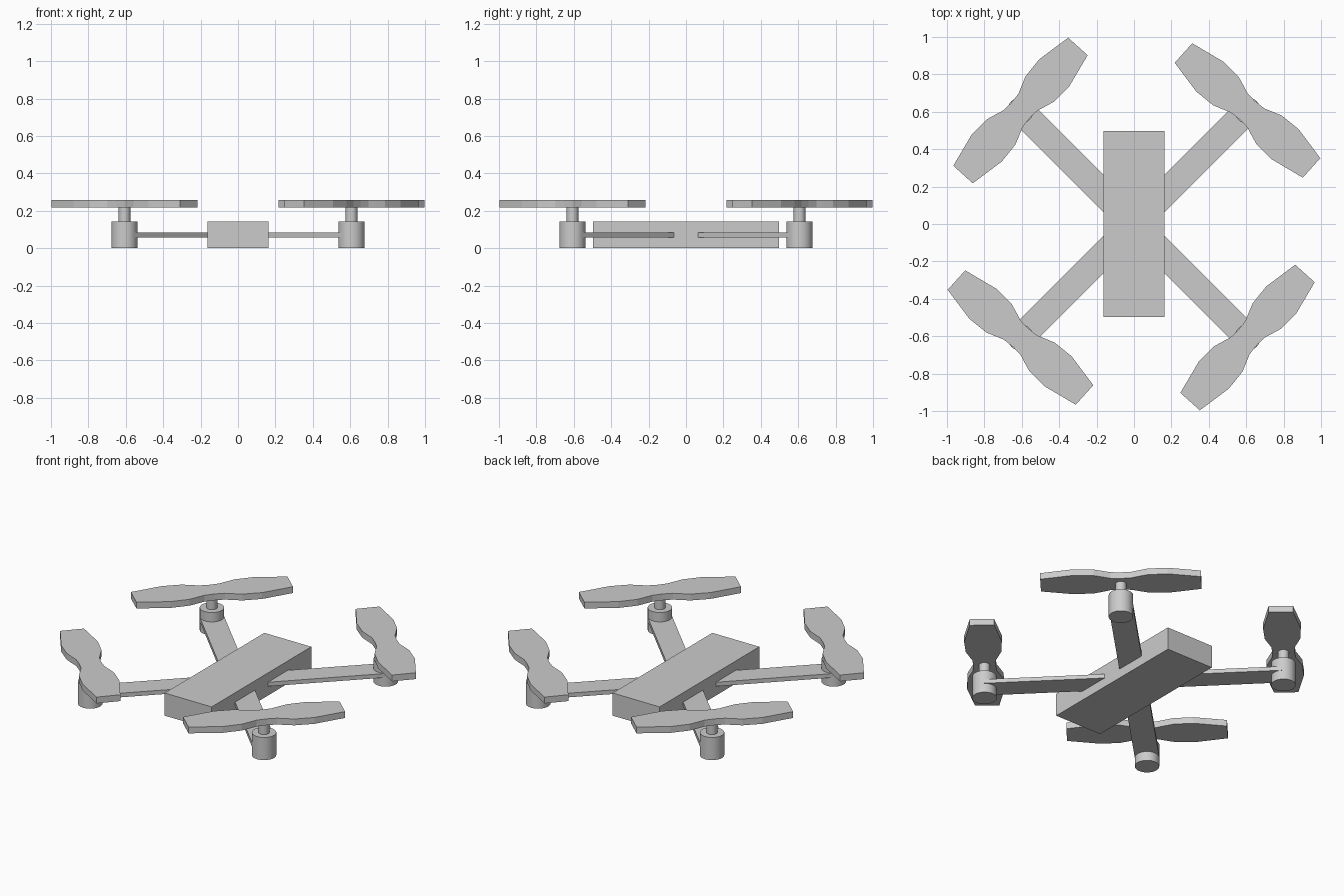
import bpy, bmesh
from math import radians, cos, sin, pi
from mathutils import Matrix, Vector

if "Cube" in bpy.data.objects:
    bpy.data.objects.remove(bpy.data.objects["Cube"])

R = 0.607          # motor offset on x and y
BODY_TOP = 0.143
PROP_Z = (0.217, 0.257)


def finish(bm, name):
    bmesh.ops.recalc_face_normals(bm, faces=bm.faces)
    mesh = bpy.data.meshes.new(name)
    bm.to_mesh(mesh)
    bm.free()
    obj = bpy.data.objects.new(name, mesh)
    bpy.context.collection.objects.link(obj)
    return obj


def box(name, lo, hi, turn=0.0):
    lo, hi = Vector(lo), Vector(hi)
    bm = bmesh.new()
    m = (Matrix.Rotation(turn, 4, 'Z') @ Matrix.Translation((lo + hi) / 2)
         @ Matrix.Diagonal((*(hi - lo), 1)))
    bmesh.ops.create_cube(bm, size=1, matrix=m)
    return finish(bm, name)


def cylinder(name, x, y, r, z0, z1):
    bpy.ops.mesh.primitive_cylinder_add(vertices=32, radius=r, depth=z1 - z0,
                                        location=(x, y, (z0 + z1) / 2))
    bpy.context.object.name = name
    bpy.ops.object.shade_smooth_by_angle(angle=radians(30))


def propeller(name, x, y, turn):
    # half-width of the blade along its length, waisted at the hub
    half = [(0.0, 0.064), (0.06, 0.068), (0.1, 0.083), (0.155, 0.102),
            (0.27, 0.108), (0.46, 0.07)]
    side = [(-u, w) for u, w in reversed(half[1:])] + half
    outline = side + [(-u, -w) for u, w in side]
    bm = bmesh.new()
    m = Matrix.Translation((x, y, PROP_Z[0])) @ Matrix.Rotation(turn, 4, 'Z')
    face = bm.faces.new([bm.verts.new(m @ Vector((u, w, 0))) for u, w in outline])
    ext = bmesh.ops.extrude_face_region(bm, geom=[face], use_keep_orig=True)
    top = [v for v in ext["geom"] if isinstance(v, bmesh.types.BMVert)]
    bmesh.ops.translate(bm, verts=top, vec=(0, 0, PROP_Z[1] - PROP_Z[0]))
    return finish(bm, name)


# Central body
box("body", (-0.164, -0.497, 0), (0.164, 0.497, BODY_TOP))

# Four arms, each with motor, shaft and propeller, repeated by quarter turns
for i, tag in enumerate(("back_right", "back_left", "front_left", "front_right")):
    a = pi / 4 + i * pi / 2
    d = R * 2 ** 0.5
    x, y = d * cos(a), d * sin(a)
    box("arm_" + tag, (0.12, -0.07, 0.058), (d, 0.07, 0.084), a)
    cylinder("motor_" + tag, x, y, 0.07, 0, BODY_TOP)
    cylinder("shaft_" + tag, x, y, 0.031, BODY_TOP - 0.01, PROP_Z[0] + 0.005)
    propeller("propeller_" + tag, x, y, radians(-41.9) + i * pi / 2)
